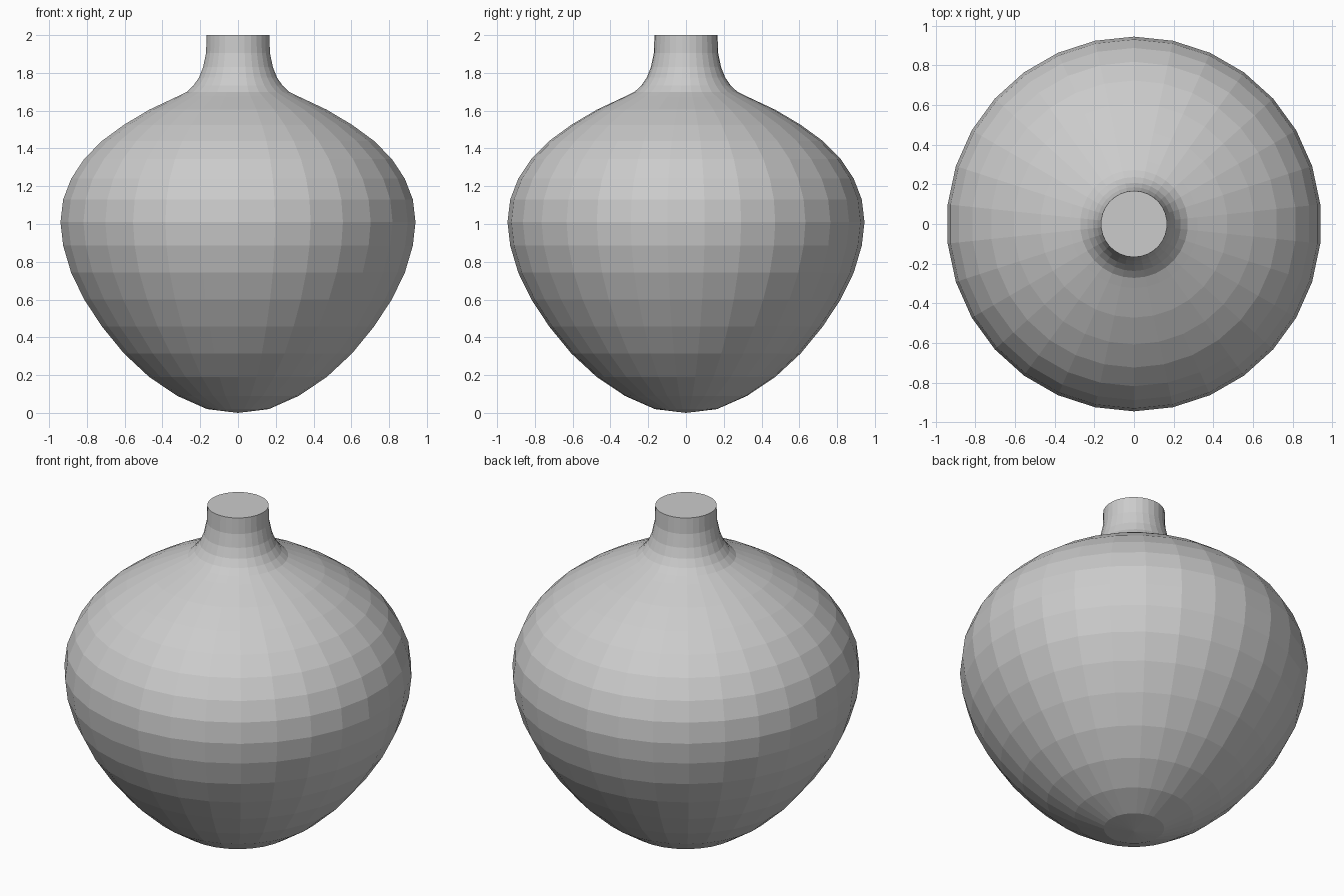
import bpy, bmesh
from math import sin, cos, pi, radians

if "Cube" in bpy.data.objects:
    bpy.data.objects.remove(bpy.data.objects["Cube"])

SEGMENTS = 30
MAX_R = 0.945

# Belly: radii follow a sphere in 10 degree steps, heights give the pear shape
belly_z = [0.02, 0.09, 0.19, 0.315, 0.457, 0.60, 0.742, 0.885, 1.01,
           1.13, 1.24, 1.345, 1.44, 1.525, 1.605, 1.675]
profile = [(MAX_R * sin(radians(10 * (i + 1))), z) for i, z in enumerate(belly_z)]

# Shoulder fillet and straight neck
profile += [(0.272, 1.70), (0.237, 1.733), (0.208, 1.775),
            (0.186, 1.83), (0.17, 1.905), (0.167, 2.0)]

bm = bmesh.new()
rings = []
for r, z in profile:
    ring = []
    for i in range(SEGMENTS):
        a = pi / 2 + 2 * pi * i / SEGMENTS
        ring.append(bm.verts.new((r * cos(a), r * sin(a), z)))
    rings.append(ring)

# Side walls
for low, high in zip(rings, rings[1:]):
    for i in range(SEGMENTS):
        j = (i + 1) % SEGMENTS
        bm.faces.new((low[i], low[j], high[j], high[i]))

# Shallow rounded base and flat top
base = bm.verts.new((0, 0, 0))
for i in range(SEGMENTS):
    bm.faces.new((base, rings[0][(i + 1) % SEGMENTS], rings[0][i]))
bm.faces.new(rings[-1])
bm.normal_update()

mesh = bpy.data.meshes.new("vase")
bm.to_mesh(mesh)
bm.free()
bpy.context.collection.objects.link(bpy.data.objects.new("vase", mesh))
